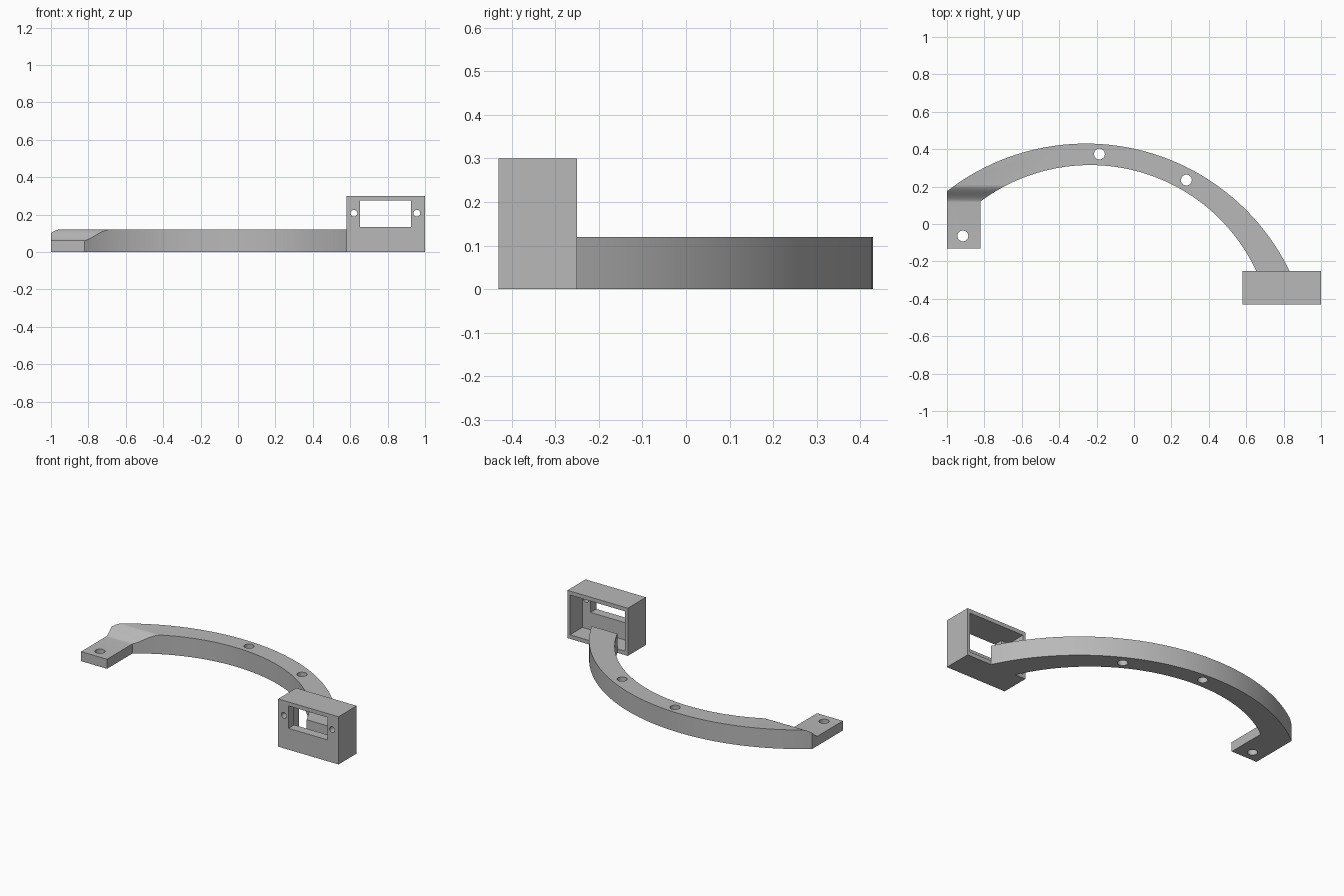
import bpy, bmesh, math
from mathutils import Matrix

cube = bpy.data.objects.get("Cube")
if cube:
    bpy.data.objects.remove(cube, do_unlink=True)

grey = bpy.data.materials.new("plain grey")
grey.use_nodes = True
COLOUR = (0.48, 0.48, 0.48, 1)
grey.diffuse_color = COLOUR
grey.node_tree.nodes["Principled BSDF"].inputs["Base Color"].default_value = COLOUR


def add_object(name, bm):
    bmesh.ops.recalc_face_normals(bm, faces=bm.faces)
    mesh = bpy.data.meshes.new(name)
    bm.to_mesh(mesh)
    bm.free()
    mesh.materials.append(grey)
    obj = bpy.data.objects.new(name, mesh)
    bpy.context.collection.objects.link(obj)
    return obj


def prism(name, points, shift):
    """Extrude a closed outline of 3D points by a vector."""
    bm = bmesh.new()
    face = bm.faces.new([bm.verts.new(p) for p in points])
    new = bmesh.ops.extrude_face_region(bm, geom=[face], use_keep_orig=True)["geom"]
    bmesh.ops.translate(bm, verts=[v for v in new if isinstance(v, bmesh.types.BMVert)], vec=shift)
    return add_object(name, bm)


def box(name, x, y, z):
    return prism(name, [(x[0], y[0], z[0]), (x[1], y[0], z[0]),
                        (x[1], y[1], z[0]), (x[0], y[1], z[0])], (0, 0, z[1] - z[0]))


def cylinder(name, centre, radius, depth, axis):
    bm = bmesh.new()
    turn = Matrix.Rotation(math.pi / 2, 4, 'X') if axis == 'Y' else Matrix()
    bmesh.ops.create_cone(bm, cap_ends=True, segments=32, radius1=radius, radius2=radius,
                          depth=depth, matrix=Matrix.Translation(centre) @ turn)
    return add_object(name, bm)


def carve(obj, cutters):
    bpy.ops.object.select_all(action='DESELECT')
    bpy.context.view_layer.objects.active = obj
    obj.select_set(True)
    for cutter in cutters:
        cutter.hide_render = True
        mod = obj.modifiers.new("cut", 'BOOLEAN')
        mod.operation, mod.solver, mod.object = 'DIFFERENCE', 'EXACT', cutter
        bpy.ops.object.modifier_apply(modifier=mod.name)
        bpy.data.objects.remove(cutter, do_unlink=True)
    bpy.ops.object.shade_smooth_by_angle(angle=math.radians(30))


def arc(cx, cy, r, x_left, y_right, steps=56):
    """Arc from its point at x_left clockwise to its point at y_right."""
    a, b = math.acos((x_left - cx) / r), math.asin((y_right - cy) / r)
    angles = [a + (b - a) * i / steps for i in range(steps + 1)]
    return [(cx + r * math.cos(t), cy + r * math.sin(t), 0) for t in angles]


# Curved arm with the foot in one outline
FOOT_X, FOOT_Y, BOX_BACK = -0.82, -0.13, -0.25
outer = arc(-0.257, -0.78, 1.21, -1, BOX_BACK)
inner = arc(-0.235, -0.665, 0.98, FOOT_X, BOX_BACK)
outline = outer + inner[::-1] + [(FOOT_X, FOOT_Y, 0), (-1, FOOT_Y, 0)]
arm = prism("curved_arm", outline, (0, 0, 0.12))

# S-shaped step down to the thin foot
step = []
for i in range(17):
    t = i / 16
    step.append((-1.1, 0.115 + 0.095 * t, 0.06 + 0.06 * t * t * (3 - 2 * t)))
step += [(-1.1, 0.21, 0.2), (-1.1, -0.2, 0.2), (-1.1, -0.2, 0.06)]
cuts = [prism("step_cutter", step, (0.5, 0, 0))]

# Bolt holes through the arm and foot
for x, y in [(-0.915, -0.064), (-0.185, 0.374), (0.28, 0.235)]:
    cuts.append(cylinder("bolt_cutter", (x, y, 0.06), 0.029, 0.4, 'Z'))
carve(arm, cuts)

# Mounting box, open at the back, with a window and two screw holes
housing = box("mounting_box", (0.58, 1), (-0.43, BOX_BACK), (0, 0.3))
cuts = [box("cavity_cutter", (0.598, 0.982), (-0.373, -0.1), (0.025, 0.275)),
        box("window_cutter", (0.652, 0.925), (-0.5, -0.3), (0.134, 0.275))]
for x in (0.62, 0.956):
    cuts.append(cylinder("screw_cutter", (x, -0.42, 0.207), 0.018, 0.18, 'Y'))
carve(housing, cuts)
